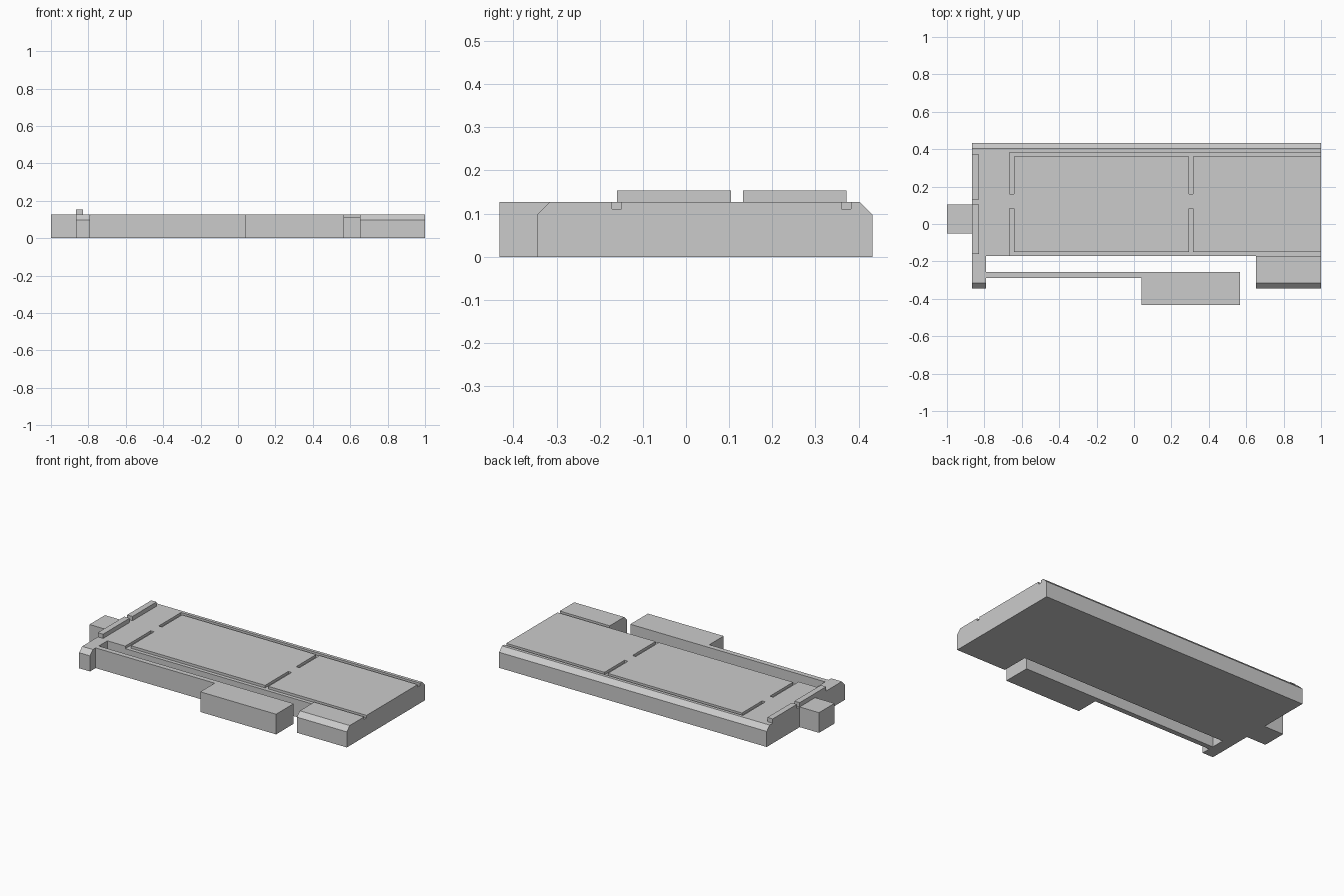
import bpy, bmesh

if "Cube" in bpy.data.objects:
    bpy.data.objects.remove(bpy.data.objects["Cube"])

TOP = 0.127
FLOOR = 0.111      # groove floor height
CH = 0.029         # chamfer size

grey = bpy.data.materials.new("light grey")
grey.diffuse_color = (0.6, 0.6, 0.6, 1)
grey.use_nodes = True
grey.node_tree.nodes["Principled BSDF"].inputs["Base Color"].default_value = grey.diffuse_color


def prism(name, points, vec):
    """Extrude a closed polygon along a vector."""
    bm = bmesh.new()
    face = bm.faces.new([bm.verts.new(p) for p in points])
    ext = bmesh.ops.extrude_face_region(bm, geom=[face])
    moved = [v for v in ext["geom"] if isinstance(v, bmesh.types.BMVert)]
    bmesh.ops.translate(bm, verts=moved, vec=vec)
    bmesh.ops.recalc_face_normals(bm, faces=bm.faces)
    me = bpy.data.meshes.new(name)
    bm.to_mesh(me)
    bm.free()
    me.materials.append(grey)
    ob = bpy.data.objects.new(name, me)
    bpy.context.collection.objects.link(ob)
    return ob


def box(name, x0, x1, y0, y1, z0, z1):
    pts = [(x0, y0, z0), (x1, y0, z0), (x1, y1, z0), (x0, y1, z0)]
    return prism(name, pts, (0, 0, z1 - z0))


# Base plate outline: body, left tab, front arm with block, right front pad
outline = [
    (1, 0.432), (-0.865, 0.432), (-0.865, 0.104), (-1, 0.104),
    (-1, -0.05), (-0.865, -0.05), (-0.865, -0.345), (-0.79, -0.345),
    (-0.79, -0.289), (0.04, -0.289), (0.04, -0.432), (0.568, -0.432),
    (0.568, -0.257), (-0.79, -0.257), (-0.79, -0.172), (0.652, -0.172),
    (0.652, -0.345), (1, -0.345),
]
base = prism("base_plate", [(x, y, 0) for x, y in outline], (0, 0, TOP))


def chamfer(x0, x1, y, side):
    """Wedge that bevels a top edge facing +y or -y."""
    e = 0.02
    pts = [(x0, y + side * e, TOP - CH - e), (x0, y + side * e, TOP + e),
           (x0, y - side * (CH + e), TOP + e)]
    return prism("chamfer_cutter", pts, (x1 - x0, 0, 0))


def groove(x0, x1, y0, y1):
    return box("groove_cutter", x0, x1, y0, y1, FLOOR, TOP + 0.05)


# Sloped edges on the back and on both front pads
cutters = [chamfer(-0.9, 1.05, 0.432, 1), chamfer(-0.9, -0.77, -0.345, -1),
           chamfer(0.63, 1.05, -0.345, -1)]
# Long grooves front and back
cutters += [groove(-0.665, 1.05, -0.172, -0.149), groove(-0.665, 1.05, 0.36, 0.383)]
# Short cross grooves with a gap in the middle
for x in (-0.665, 0.293):
    cutters += [groove(x, x + 0.023, -0.16, 0.082), groove(x, x + 0.023, 0.16, 0.37)]

for cutter in cutters:
    mod = base.modifiers.new("cut", "BOOLEAN")
    mod.operation = "DIFFERENCE"
    mod.solver = "EXACT"
    mod.object = cutter
    cutter.hide_render = True
    cutter.hide_viewport = False
    cutter.display_type = "WIRE"

# Apply the cuts and remove the cutters
bpy.context.view_layer.update()
graph = bpy.context.evaluated_depsgraph_get()
cut_mesh = bpy.data.meshes.new_from_object(base.evaluated_get(graph))
base.modifiers.clear()
base.data = cut_mesh
for cutter in cutters:
    bpy.data.objects.remove(cutter)

# Raised rails along the left edge
box("front_rail", -0.865, -0.828, -0.16, 0.104, TOP, 0.154)
box("back_rail", -0.865, -0.828, 0.132, 0.372, TOP, 0.154)
